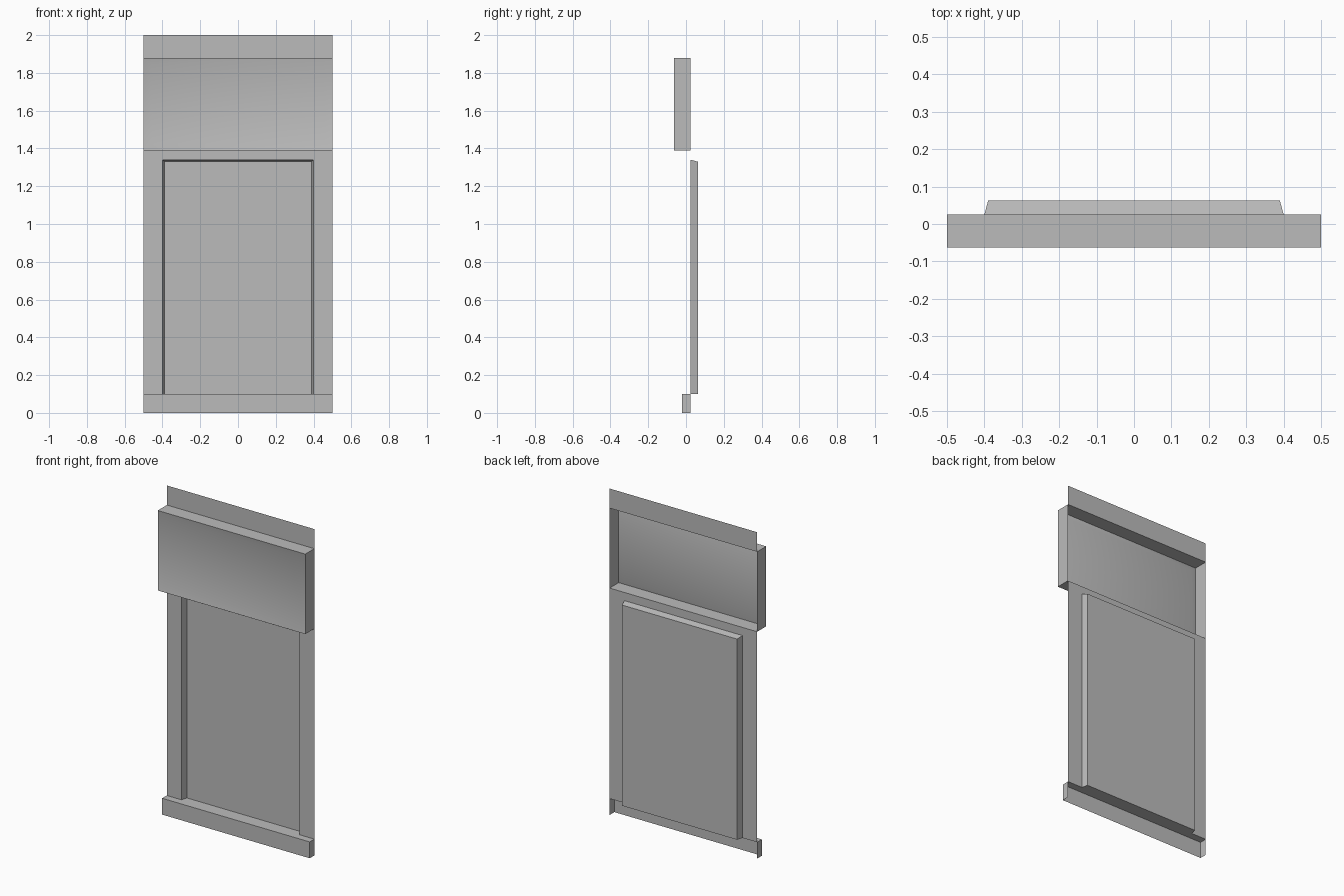
import bpy
import bmesh

cube = bpy.data.objects.get("Cube")
if cube:
    bpy.data.objects.remove(cube, do_unlink=True)

GREY = (0.5, 0.5, 0.5, 1.0)
mat = bpy.data.materials.new("plain grey")
mat.use_nodes = True
mat.diffuse_color = GREY
mat.node_tree.nodes["Principled BSDF"].inputs["Base Color"].default_value = GREY

WALL_Y = 0.025      # plane of the wall sheet
HALF = 0.5          # half width of the wall


def stepped_panel(name, rings, open_bottom=False):
    """Join rectangular rings (half width, bottom, top, y) and cap the last one."""
    bm = bmesh.new()
    loops = []
    for w, low, high, y in rings:
        corners = ((-w, low), (w, low), (w, high), (-w, high))
        loops.append([bm.verts.new((x, y, z)) for x, z in corners])
    for a, b in zip(loops, loops[1:]):
        for i in range(4):
            if open_bottom and i == 0:
                continue
            j = (i + 1) % 4
            face = bm.faces.new((a[i], a[j], b[j], b[i]))
            if face.calc_area() < 1e-6:
                bm.faces.remove(face)
    bm.faces.new(loops[-1])
    mesh = bpy.data.meshes.new(name)
    bm.to_mesh(mesh)
    bm.free()
    mesh.materials.append(mat)
    obj = bpy.data.objects.new(name, mesh)
    bpy.context.collection.objects.link(obj)
    return obj


# Flat strip above the sign box
stepped_panel("top_strip", [(HALF, 1.88, 2.0, WALL_Y)])

# Projecting box, open at the back, with a shallow dished front
sign_box = stepped_panel("sign_box", [
    (HALF, 1.39, 1.88, WALL_Y),
    (HALF, 1.39, 1.88, -0.0625),
    (0.46, 1.425, 1.845, -0.05),
])

# Wall frame with the tapered recess pushed back
stepped_panel("recessed_wall", [
    (HALF, 0.1, 1.39, WALL_Y),
    (0.4, 0.1, 1.34, WALL_Y),
    (0.39, 0.1, 1.33, 0.0625),
])

# Base ledge, open underneath and behind
stepped_panel("base_ledge", [
    (HALF, 0.0, 0.1, WALL_Y),
    (HALF, 0.0, 0.1, -0.02),
], open_bottom=True)

# Soft shading across the dished front only
bpy.ops.object.select_all(action="DESELECT")
sign_box.select_set(True)
bpy.context.view_layer.objects.active = sign_box
bpy.ops.object.shade_smooth_by_angle(angle=0.6)
